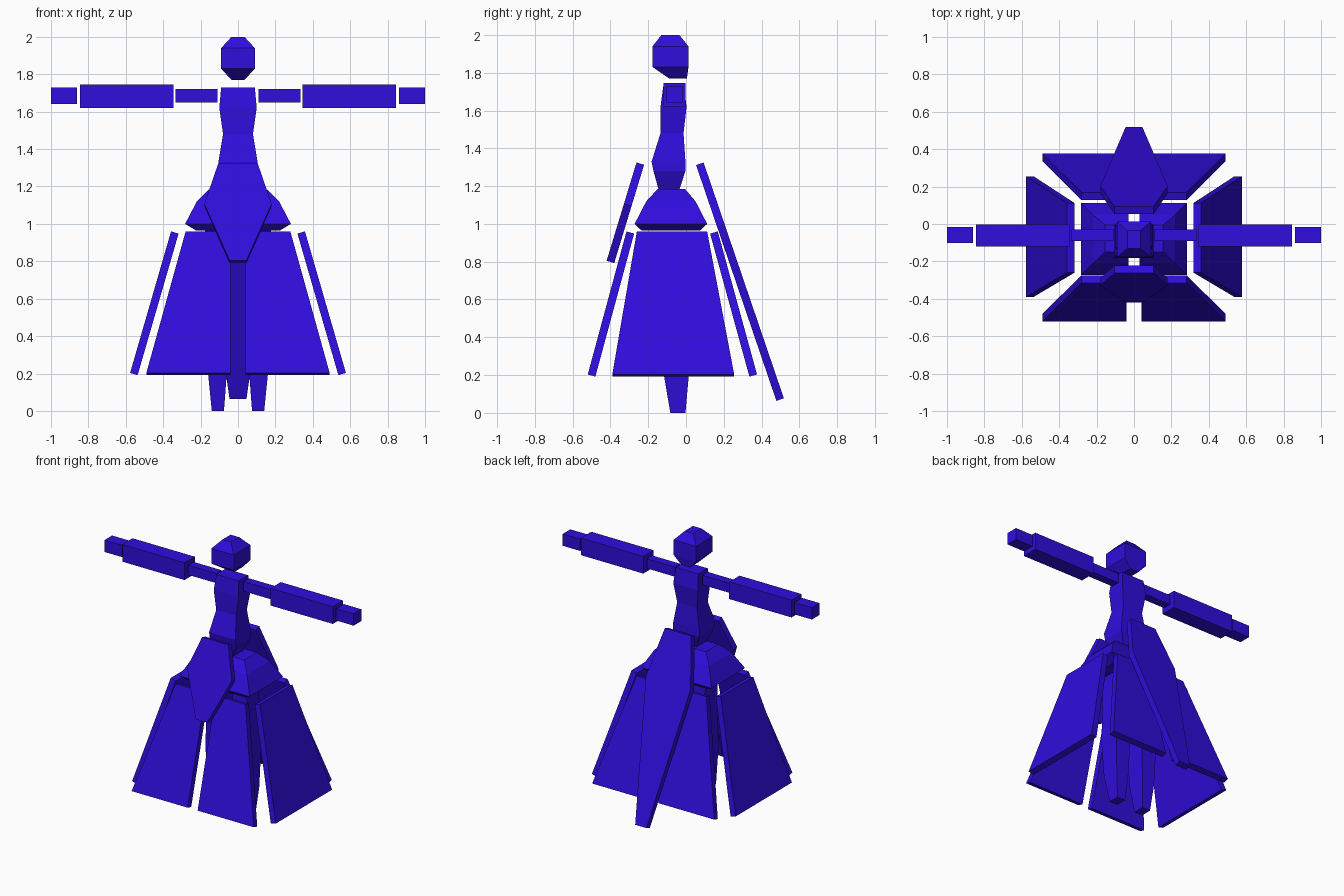
import bpy, bmesh
from mathutils import Vector

if "Cube" in bpy.data.objects:
    bpy.data.objects.remove(bpy.data.objects["Cube"])

blue = bpy.data.materials.new("violet_blue")
blue.diffuse_color = (0.029, 0.004, 0.72, 1)
blue.use_nodes = True
blue.node_tree.nodes["Principled BSDF"].inputs["Base Color"].default_value = blue.diffuse_color


def make(name, verts, faces):
    bm = bmesh.new()
    vs = [bm.verts.new(v) for v in verts]
    for f in faces:
        bm.faces.new([vs[i] for i in f])
    bmesh.ops.recalc_face_normals(bm, faces=bm.faces)
    me = bpy.data.meshes.new(name)
    bm.to_mesh(me)
    bm.free()
    me.materials.append(blue)
    ob = bpy.data.objects.new(name, me)
    bpy.context.collection.objects.link(ob)
    return ob


def prism(name, rings):
    """Skin a stack of rings with equal point counts and cap both ends."""
    n, m = len(rings[0]), len(rings)
    faces = [(r * n + i, r * n + (i + 1) % n, (r + 1) * n + (i + 1) % n, (r + 1) * n + i)
             for r in range(m - 1) for i in range(n)]
    faces += [tuple(range(n)), tuple(range((m - 1) * n, m * n))]
    return make(name, [p for r in rings for p in r], faces)


def loft(name, sections, side=1):
    """Rectangular sections: z, x0, x1, y0, y1."""
    return prism(name, [[(side * x0, y0, z), (side * x1, y0, z), (side * x1, y1, z), (side * x0, y1, z)]
                        for z, x0, x1, y0, y1 in sections])


def panel(name, outline, top, bottom, out, across, centre=(0, 0, 0), thick=0.042):
    """Sloping plate: outline is (width, fraction down); top/bottom are (distance out, z)."""
    out, across, centre = Vector(out), Vector(across), Vector(centre)
    dd, dz = bottom[0] - top[0], bottom[1] - top[1]
    up = Vector((0, 0, 1))
    inward = (out * dz - up * dd).normalized() * thick
    outer = [centre + across * w + out * (top[0] + dd * t) + up * (top[1] + dz * t) for w, t in outline]
    return prism(name, [outer, [p + inward for p in outer]])


X, Y = (1, 0, 0), (0, 1, 0)

# Head and torso
loft("head", [(1.77, -.035, .035, -.09, .005), (1.83, -.09, .09, -.177, .013),
              (1.94, -.09, .09, -.177, .013), (2.0, -.035, .035, -.13, -.035)])
loft("torso", [(1.18, -.06, .06, -.145, -.035), (1.28, -.105, .105, -.172, -.003),
               (1.33, -.105, .105, -.182, -.003), (1.48, -.08, .08, -.135, -.013),
               (1.62, -.10, .10, -.135, .003), (1.73, -.09, .09, -.12, -.012)])

for side, label in ((1, "right"), (-1, "left")):
    # Arm segments
    for part, x0, x1, y0, y1, z0, z1 in (("upper_arm", .11, .335, -.092, -.03, 1.65, 1.72),
                                         ("forearm", .345, .845, -.12, -.003, 1.62, 1.745),
                                         ("hand", .86, 1.0, -.102, -.015, 1.642, 1.728)):
        loft(f"{label}_{part}", [(z0, x0, x1, y0, y1), (z1, x0, x1, y0, y1)], side)
    # Hip guard
    loft(f"{label}_hip", [(.965, .03, .225, -.235, .075), (1.0, .03, .283, -.272, .112),
                          (1.12, .03, .22, -.21, .05), (1.185, .03, .155, -.15, -.005)], side)
    # Leg
    loft(f"{label}_leg", [(0, .075, .14, -.083, -.003), (.2, .06, .16, -.117, .015),
                          (.45, .05, .17, -.13, .02), (.95, .045, .16, -.13, .01)], side)
    # Split skirt: front and back halves
    half = [(.04 * side, 0), (.28 * side, 0), (.49 * side, 1), (.04 * side, 1)]
    panel(f"{label}_front_skirt", half, (.315, .96), (.52, .203), (0, -1, 0), X)
    panel(f"{label}_back_skirt", half, (.168, .96), (.376, .203), Y, X)
    # Side skirt
    panel(f"{label}_side_skirt", [(-.19, 0), (.182, 0), (.325, 1), (-.32, 1)],
          (.358, .96), (.577, .203), (side, 0, 0), Y, (0, -.07, 0))

# Front apron plate and long back tail
panel("front_plate", [(-.105, 0), (.105, 0), (.18, .42), (.045, 1), (-.045, 1), (-.18, .42)],
      (.262, 1.325), (.42, .805), (0, -1, 0), X)
panel("back_tail", [(-.105, 0), (.105, 0), (.18, .26), (.045, 1), (-.045, 1), (-.18, .26)],
      (.093, 1.325), (.518, .077), Y, X)
